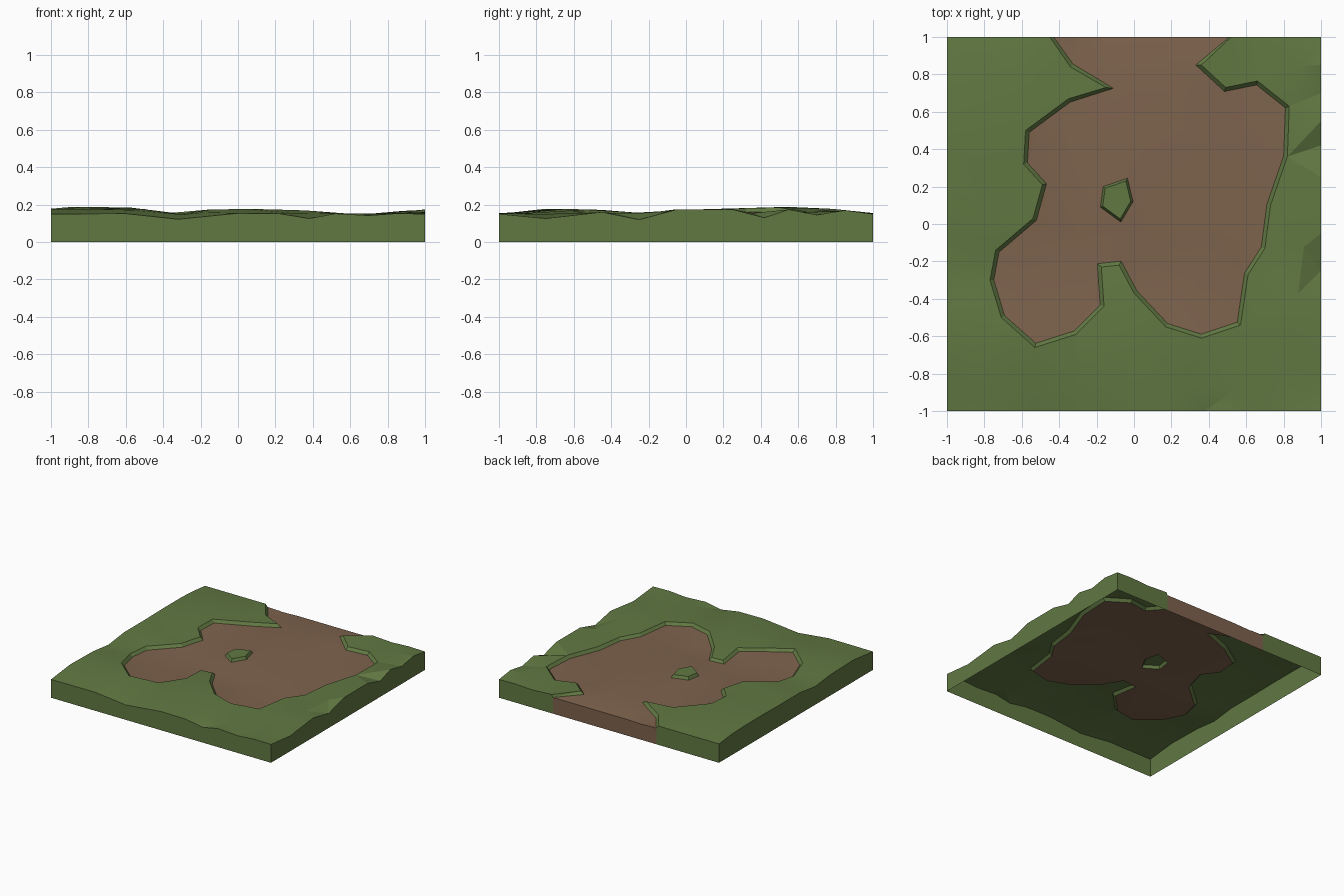
import bpy, bmesh, math, random
from mathutils import Vector
from mathutils.geometry import delaunay_2d_cdt, intersect_point_line

if "Cube" in bpy.data.objects:
    bpy.data.objects.remove(bpy.data.objects["Cube"])

random.seed(4)

# Ridge profiles read along x and y, and the front / right border profiles
RIDGE_X = [(-1, .178), (-.87, .193), (-.55, .184), (-.3, .15), (-.15, .174),
           (.1, .18), (.35, .17), (.5, .156), (.7, .145), (.85, .162), (1, .176)]
RIDGE_Y = [(-1, .155), (-.75, .18), (-.45, .172), (-.25, .15), (-.05, .175),
           (.25, .175), (.42, .19), (.7, .186), (1, .155)]
FRONT = [(-1, .15), (-.6, .152), (-.32, .122), (0, .154), (.22, .152),
         (.38, .126), (.52, .152), (.7, .142), (.85, .155), (1, .15)]
RIGHT = [(-1, .15), (-.75, .126), (-.45, .16), (-.25, .12), (-.05, .174),
         (.25, .174), (.42, .13), (.55, .174), (.7, .145), (.85, .17), (1, .15)]

# Dirt clearing outline (open to the back edge) and the grass island in it
CLEARING = [(-.45, 1), (-.34, .84), (-.15, .73), (-.35, .67), (-.58, .5), (-.59, .32),
            (-.49, .21), (-.54, .03), (-.74, -.14), (-.77, -.3), (-.71, -.5),
            (-.53, -.66), (-.31, -.59), (-.16, -.44), (-.175, -.23), (-.08, -.22),
            (0, -.37), (.17, -.55), (.36, -.61), (.57, -.54), (.61, -.27),
            (.7, -.13), (.73, .1), (.82, .36), (.83, .63), (.66, .765),
            (.49, .73), (.36, .85), (.53, 1)]
ISLAND = [(-.165, .2), (-.035, .245), (-.005, .12), (-.07, .01), (-.18, .09)]
LIP, STEP = .02, .022


def profile(table, t):
    for (a, u), (b, v) in zip(table, table[1:]):
        if t <= b:
            return u + (v - u) * (t - a) / (b - a)
    return table[-1][1]


def ground(x, y):
    h = min(profile(RIDGE_X, x), profile(RIDGE_Y, y))
    h += (profile(FRONT, x) - h) * max(0, 1 - (y + 1) / .25)
    return h + (profile(RIGHT, y) - h) * max(0, 1 - (1 - x) / .25)


def inset(points, d):
    """Move a counter-clockwise outline inward; points on the back edge slide."""
    out, n = [], len(points)
    for i, p in enumerate(points):
        a, p, b = Vector(points[i - 1]), Vector(p), Vector(points[(i + 1) % n])
        if p.y > .999:
            out.append((p.x + (d if p.x < 0 else -d), 1))
            continue
        e, f = (p - a).normalized(), (b - p).normalized()
        m = Vector((-e.y - f.y, e.x + f.x)).normalized()
        k = d / max(.5, m.dot(Vector((-e.y, e.x))))
        out.append(tuple(p + m * k))
    return out


def inside(p, poly):
    hit = False
    for (ax, ay), (bx, by) in zip(poly, poly[1:] + poly[:1]):
        if (ay > p[1]) != (by > p[1]) and p[0] < (bx - ax) * (p[1] - ay) / (by - ay) + ax:
            hit = not hit
    return hit


def distance(p, poly):
    best = 9
    for a, b in zip(poly, poly[1:] + poly[:1]):
        q, t = intersect_point_line(Vector(p), Vector(a), Vector(b))
        t = min(1, max(0, t))
        best = min(best, (Vector(a).lerp(Vector(b), t) - Vector(p)).length)
    return best


clearing_low = inset(CLEARING, LIP)
island_low = ISLAND[::-1]
island_top = inset(island_low, .012)

# Plan: outlines, border points and scattered ground points
pts, edges = [], []
for loop, closed in ((CLEARING, False), (clearing_low, False), (island_low, True), (island_top, True)):
    s, n = len(pts), len(loop)
    pts += [Vector(p) for p in loop]
    edges += [(s + i, s + (i + 1) % n) for i in range(n if closed else n - 1)]
border_x = sorted({round(t, 3) for t, _ in FRONT + RIDGE_X})
border_y = sorted({round(t, 3) for t, _ in RIGHT})
pts += [Vector((x, y)) for x in border_x for y in (-1, 1)]
pts += [Vector((x, y)) for y in border_y[1:-1] for x in (-1, 1)]
for i in range(8):
    for j in range(8):
        p = (-.84 + .24 * i + random.uniform(-.07, .07), -.84 + .24 * j + random.uniform(-.07, .07))
        if min(distance(p, CLEARING), distance(p, ISLAND)) > .07:
            pts.append(Vector(p))
plan, _, tris, *_ = delaunay_2d_cdt(pts, edges, [], 0, 1e-5, False)


def is_dirt(p):
    return inside(p, clearing_low) and not inside(p, island_low)


def is_low(p):
    in_c = inside(p, clearing_low) or distance(p, clearing_low) < 1e-3
    in_i = inside(p, island_low) and distance(p, island_low) > 1e-3
    return in_c and not in_i


heights = [ground(*p) - (STEP if is_low(p) else 0) for p in plan]


def build(name, want_dirt, color):
    bm = bmesh.new()
    verts = [bm.verts.new((p.x, p.y, h)) for p, h in zip(plan, heights)]
    for t in tris:
        a, b, c = (plan[i] for i in t)
        if abs((b - a).cross(c - a)) < 1e-6:
            continue
        if is_dirt((a + b + c) / 3) == want_dirt:
            bm.faces.new([verts[i] for i in t])
    bm.normal_update()
    for f in bm.faces:
        if f.normal.z < 0:
            f.normal_flip()
    # Side walls down to z = 0; the underside stays open
    foot = {}
    for e in [e for e in bm.edges if e.is_boundary]:
        a, b = (v.co for v in e.verts)
        if any(abs(abs(a[k]) - 1) < 1e-4 and abs(a[k] - b[k]) < 1e-4 for k in (0, 1)):
            lp = e.link_loops[0]
            u, v = lp.vert, lp.link_loop_next.vert
            for w in (u, v):
                if w not in foot:
                    foot[w] = bm.verts.new((w.co.x, w.co.y, 0))
            bm.faces.new((v, u, foot[u], foot[v]))
    bmesh.ops.delete(bm, geom=[v for v in bm.verts if not v.link_faces], context='VERTS')
    mesh = bpy.data.meshes.new(name)
    bm.to_mesh(mesh)
    bm.free()
    ob = bpy.data.objects.new(name, mesh)
    bpy.context.collection.objects.link(ob)
    mat = bpy.data.materials.new(name + "_material")
    mat.diffuse_color = color
    mat.use_nodes = True
    mat.node_tree.nodes["Principled BSDF"].inputs["Base Color"].default_value = mat.diffuse_color
    mesh.materials.append(mat)
    bpy.ops.object.select_all(action='DESELECT')
    ob.select_set(True)
    bpy.context.view_layer.objects.active = ob
    bpy.ops.object.shade_smooth_by_angle(angle=math.radians(15))


build("grass_ground", False, (.12, .19, .055, 1))
build("dirt_clearing", True, (.21, .125, .075, 1))
